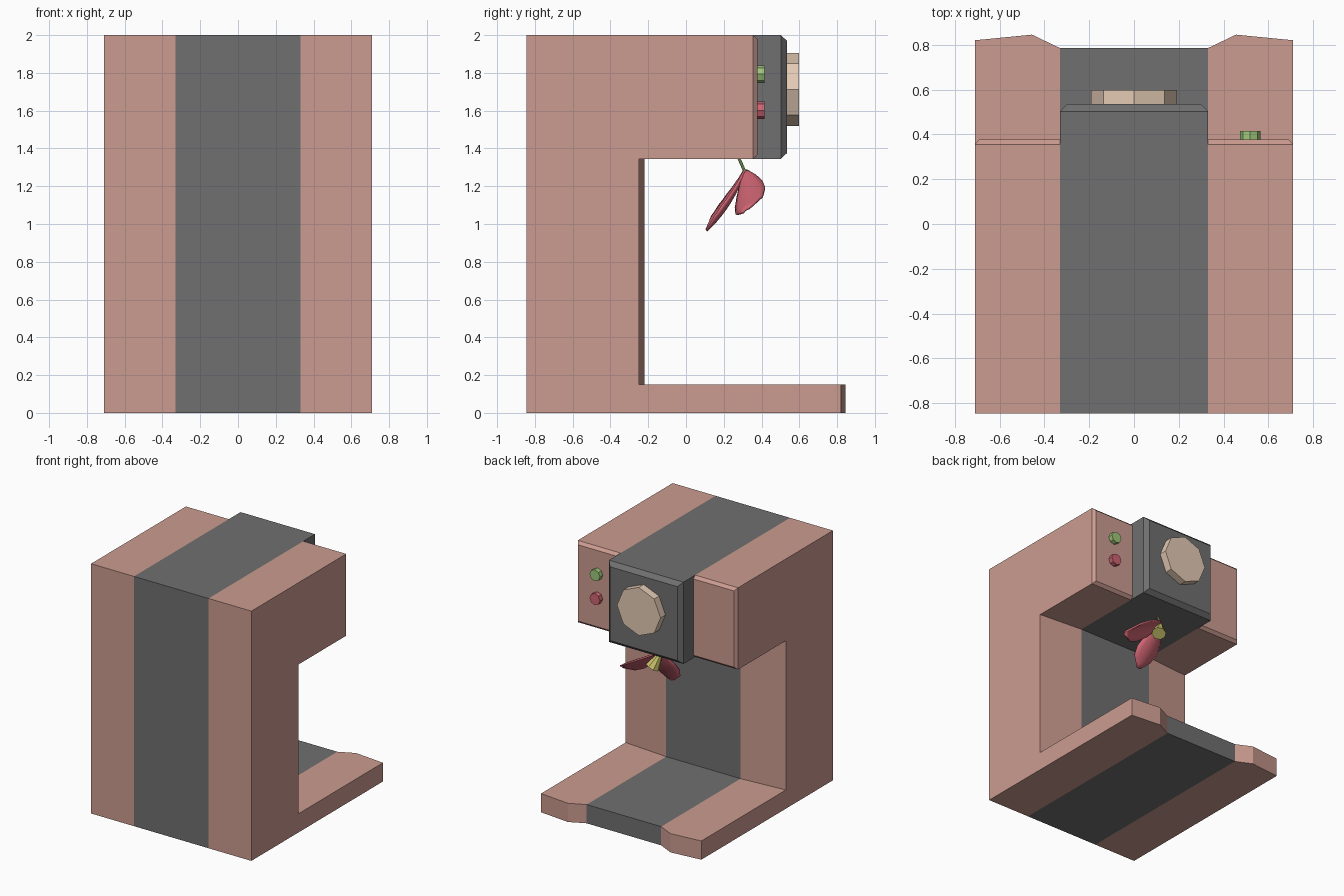
import bpy, bmesh, math
from mathutils import Vector

if "Cube" in bpy.data.objects:
    bpy.data.objects.remove(bpy.data.objects["Cube"])


def material(name, rgb):
    m = bpy.data.materials.new(name)
    m.diffuse_color = (*rgb, 1)
    m.use_nodes = True
    m.node_tree.nodes["Principled BSDF"].inputs["Base Color"].default_value = m.diffuse_color
    return m


PINK = material("pink_shell", (0.60, 0.33, 0.28))
DARK = material("dark_grey", (0.16, 0.16, 0.16))
TAN = material("tan", (0.78, 0.60, 0.46))
GREEN = material("green", (0.35, 0.57, 0.20))
RED = material("red", (0.62, 0.13, 0.17))
YELLOW = material("yellow", (0.60, 0.55, 0.15))


def finish(name, bm, mat, mirror=False, smooth=False):
    bmesh.ops.recalc_face_normals(bm, faces=bm.faces)
    me = bpy.data.meshes.new(name)
    bm.to_mesh(me)
    bm.free()
    me.materials.append(mat)
    ob = bpy.data.objects.new(name, me)
    bpy.context.collection.objects.link(ob)
    if mirror:
        ob.modifiers.new("mirror", "MIRROR")
    if smooth:
        for p in me.polygons:
            p.use_smooth = True
    return ob


def loft(name, rings, mat, cap=True, skip=(), mirror=False):
    """Bridge matching point rings; optionally cap the last one."""
    bm = bmesh.new()
    vs = [[bm.verts.new(p) for p in r] for r in rings]
    n = len(rings[0])
    for a, b in zip(vs, vs[1:]):
        for i in range(n):
            if i not in skip:
                j = (i + 1) % n
                bm.faces.new((a[i], a[j], b[j], b[i]))
    if cap:
        bm.faces.new(vs[-1])
    return finish(name, bm, mat, mirror)


def c_section(x, base, column):
    """C-shaped side profile of the machine at a given x."""
    back, head = -0.845, 0.355
    pts = [(back, 0), (base, 0), (base, 0.15), (column, 0.15),
           (column, 1.345), (head, 1.345), (head, 2), (back, 2)]
    return [(x, y, z) for y, z in pts]


def rect(y, x0, x1, z0, z1):
    return [(x0, y, z0), (x1, y, z0), (x1, y, z1), (x0, y, z1)]


def disc(name, x, y0, y1, z, r, mat):
    ring = lambda y: [(x + r * math.cos(i * math.pi / 4), y,
                       z + r * math.sin(i * math.pi / 4)) for i in range(8)]
    bm_rings = [ring(y0), ring(y1)]
    return loft(name, bm_rings, mat)


# Body: dark centre strip and two pink side shells (head fronts added below)
loft("centre_strip", [c_section(x, 0.785, -0.22) for x in (-0.33, 0.33)],
     DARK, cap=False, skip=(5,))
loft("side_shells", [c_section(0.33, 0.785, -0.22), c_section(0.455, 0.845, -0.23),
                     c_section(0.71, 0.82, -0.25)], PINK, skip=(5,), mirror=True)

# Chamfered head fronts
loft("side_fronts", [rect(0.355, 0.33, 0.71, 1.345, 2),
                     rect(0.378, 0.33, 0.69, 1.367, 1.978)], PINK, mirror=True)
loft("brew_head", [rect(0.355, -0.33, 0.33, 1.345, 2),
                   rect(0.503, -0.33, 0.33, 1.345, 2),
                   rect(0.536, -0.298, 0.298, 1.377, 1.968)], DARK)

# Dial and buttons
disc("dial", 0, 0.536, 0.598, 1.713, 0.193, TAN)
disc("green_button", 0.518, 0.375, 0.415, 1.793, 0.046, GREEN)
disc("red_button", 0.518, 0.375, 0.415, 1.602, 0.046, RED)


# Hanging flower under the head
def petal(name, path, side, widths, cup):
    """Cupped petal: quadratic curve swept with a varying width."""
    a, b, c = map(Vector, path)
    side = Vector(side).normalized()
    bm = bmesh.new()
    rows, nu, nv = [], 10, 6
    for i in range(nu + 1):
        t = i / nu
        p = a * (1 - t) ** 2 + b * 2 * t * (1 - t) + c * t * t
        tan = ((b - a) * (1 - t) + (c - b) * t).normalized()
        nrm = tan.cross(side).normalized()
        k = t * (len(widths) - 1)
        lo = min(int(k), len(widths) - 2)
        w = widths[lo] + (widths[lo + 1] - widths[lo]) * (k - lo)
        rows.append([bm.verts.new(p + side * w * s + nrm * cup * w * s * s)
                     for s in (2 * j / nv - 1 for j in range(nv + 1))])
    for r0, r1 in zip(rows, rows[1:]):
        for j in range(nv):
            bm.faces.new((r0[j], r0[j + 1], r1[j + 1], r1[j]))
    ob = finish(name, bm, RED, smooth=True)
    mod = ob.modifiers.new("thickness", "SOLIDIFY")
    mod.thickness = 0.012
    mod.offset = 0


apex = (0, 0.31, 1.28)
petal("long_petal", (apex, (0.02, 0.25, 1.10), (0.05, 0.11, 0.965)),
      (1, 0.1, 0), (0.012, 0.05, 0.085, 0.10, 0.085, 0.015), 0.3)
petal("side_petal", (apex, (0.15, 0.34, 1.18), (0.35, 0.315, 1.075)),
      (0, 0.82, 0.57), (0.012, 0.05, 0.08, 0.095, 0.085, 0.02), -0.3)


def tube(name, a, b, r0, r1, mat):
    a, b = Vector(a), Vector(b)
    q = (b - a).to_track_quat("Z", "Y")
    ring = lambda c, r: [c + q @ Vector((r * math.cos(i * math.pi / 4),
                                         r * math.sin(i * math.pi / 4), 0))
                         for i in range(8)]
    loft(name, [ring(a, r0), ring(b, r1)], mat)


tube("flower_stem", (0, 0.275, 1.36), apex, 0.008, 0.008, GREEN)
tube("flower_centre", apex, (0.05, 0.35, 1.16), 0.012, 0.055, YELLOW)
